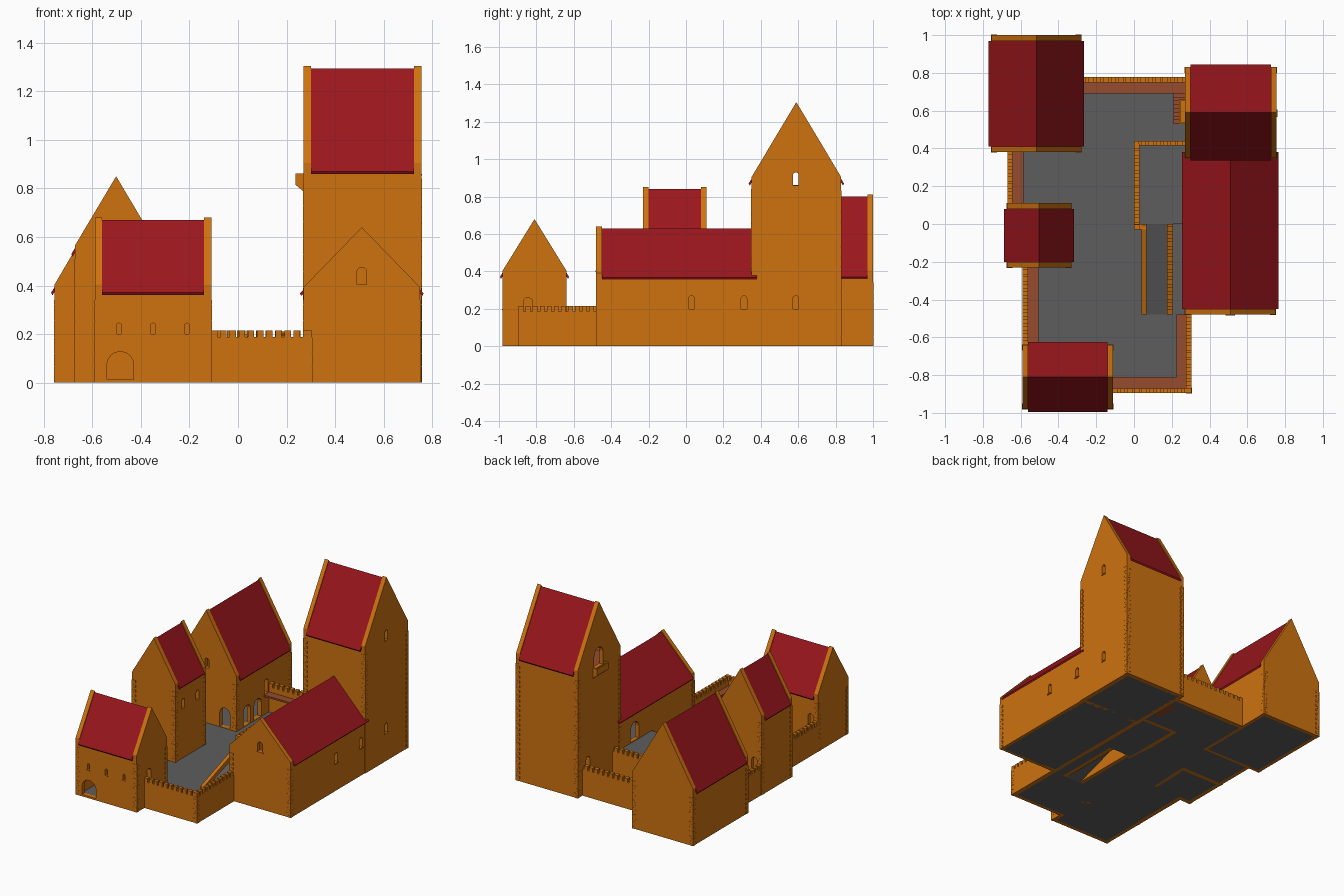
import bpy, bmesh, math
from mathutils import Matrix, Vector

if "Cube" in bpy.data.objects:
    bpy.data.objects.remove(bpy.data.objects["Cube"])

def material(name, r, g, b):
    m = bpy.data.materials.new(name)
    m.diffuse_color = (r, g, b, 1)
    m.use_nodes = True
    m.node_tree.nodes["Principled BSDF"].inputs["Base Color"].default_value = m.diffuse_color
    return m

STONE = material("ochre_stone", 0.62, 0.17, 0.005)
TILE = material("red_tile", 0.32, 0.008, 0.012)
WOOD = material("brown_wood", 0.305, 0.07, 0.026)
GROUND = material("grey_ground", 0.11, 0.11, 0.11)
T = 0.03  # wall thickness

def add(name, mesh, mat):
    mesh.materials.clear()
    mesh.materials.append(mat)
    ob = bpy.data.objects.new(name, mesh)
    bpy.context.collection.objects.link(ob)
    return ob

# Extruded outline with holes, standing across the given axis
def panel(name, axis, a0, a1, outline, holes=(), mat=STONE):
    cu = bpy.data.curves.new(name + "_outline", 'CURVE')
    cu.dimensions, cu.fill_mode = '2D', 'BOTH'
    cu.extrude = (a1 - a0) / 2
    for loop in [outline, *holes]:
        s = cu.splines.new('POLY')
        s.points.add(len(loop) - 1)
        for p, (u, v) in zip(s.points, loop):
            p.co = (u, v, 0, 1)
        s.use_cyclic_u = True
    tmp = bpy.data.objects.new("tmp", cu)
    bpy.context.collection.objects.link(tmp)
    bpy.context.view_layer.update()
    dg = bpy.context.evaluated_depsgraph_get()
    me = bpy.data.meshes.new_from_object(tmp.evaluated_get(dg))
    bpy.data.objects.remove(tmp)
    mid = (a0 + a1) / 2
    if axis == 'x':
        me.transform(Matrix(((0, 0, 1, mid), (1, 0, 0, 0), (0, 1, 0, 0), (0, 0, 0, 1))))
    else:
        me.transform(Matrix(((1, 0, 0, 0), (0, 0, -1, mid), (0, 1, 0, 0), (0, 0, 0, 1))))
    for p in me.polygons:
        p.use_smooth = False
    return add(name, me, mat)

def boxes(name, items, mat):
    bm = bmesh.new()
    for x0, x1, y0, y1, z0, z1 in items:
        mtx = Matrix.Translation(((x0+x1)/2, (y0+y1)/2, (z0+z1)/2)) @ Matrix.Diagonal((x1-x0, y1-y0, z1-z0, 1))
        bmesh.ops.create_cube(bm, size=1, matrix=mtx)
    me = bpy.data.meshes.new(name)
    bm.to_mesh(me)
    bm.free()
    return add(name, me, mat)

# Round-headed opening: centre, sill height, width, total height
def arch(c, z0, w, h, n=8):
    r = w / 2
    top = [(c + r*math.cos(math.pi*i/n), z0 + h - r + r*math.sin(math.pi*i/n)) for i in range(n + 1)]
    return [(c - r, z0), (c + r, z0)] + top

# Gabled house; openings on both gable ends and on the low/high side walls
def house(name, ridge, c, hw, a0, a1, peak, m, end0=(), end1=(), low=(), high=(), back_gable=True):
    side = 'x' if ridge == 'y' else 'y'
    eave = peak - m * hw
    gable = [(c-hw, 0), (c+hw, 0), (c+hw, eave), (c, peak), (c-hw, eave)]
    panel(name + "_gable_a", ridge, a0, a0 + T, gable, end0)
    if back_gable:
        panel(name + "_gable_b", ridge, a1 - T, a1, gable, end1)
    r0, r1 = a0 + T, (a1 - T if back_gable else a1)
    top = eave - 0.015
    wall = [(r0, 0), (r1, 0), (r1, top), (r0, top)]
    panel(name + "_wall_low", side, c - hw, c - hw + T, wall, low)
    panel(name + "_wall_high", side, c + hw - T, c + hw, wall, high)
    zr, rh, t = peak - 0.01, hw + 0.015, 0.022
    ze = zr - m * rh
    panel(name + "_roof", ridge, r0, r1,
          [(c, zr), (c-rh, ze), (c-rh+0.006, ze-0.01), (c, zr-t), (c+rh-0.006, ze-0.01), (c+rh, ze)], (), TILE)

# Buildings
house("gatehouse", 'x', -0.81, 0.17, -0.59, -0.11, 0.68, 1.62,
      end1=[arch(-0.845, 0.155, 0.05, 0.105)],
      low=[arch(-0.485, 0.013, 0.11, 0.115)] + [arch(x, 0.2, 0.018, 0.045) for x in (-0.49, -0.35, -0.21)],
      high=[arch(-0.485, 0.013, 0.11, 0.115), arch(-0.532, 0.155, 0.045, 0.1)])
house("hall", 'y', 0.51, 0.24, -0.48, 0.38, 0.64, 1.03,
      end0=[arch(0.51, 0.405, 0.04, 0.07)],
      low=[arch(0.19, 0.17, 0.09, 0.13)],
      high=[arch(0.03, 0.2, 0.03, 0.07), arch(0.31, 0.2, 0.03, 0.07)], back_gable=False)
house("keep", 'x', 0.59, 0.24, 0.27, 0.755, 1.305, 1.67,
      end0=[arch(0.595, 0.845, 0.1, 0.14), arch(0.715, 0.155, 0.04, 0.1)],
      end1=[arch(0.587, 0.2, 0.03, 0.07), arch(0.587, 0.86, 0.03, 0.07)])
house("side_tower", 'y', -0.502, 0.17, -0.23, 0.11, 0.85, 1.68,
      end0=[arch(-0.535, 0.155, 0.045, 0.1)], end1=[arch(-0.615, 0.155, 0.045, 0.1)],
      high=[arch(y, 0.36, 0.03, 0.07) for y in (-0.14, 0.02)])
house("lodging", 'y', -0.517, 0.238, 0.38, 1.0, 0.81, 1.70,
      end0=[arch(-0.51, 0.4, 0.035, 0.07), arch(-0.37, 0.013, 0.08, 0.14), arch(-0.615, 0.155, 0.045, 0.1)],
      high=[arch(y, 0.013, 0.08, 0.14) for y in (0.5, 0.62)] + [arch(0.718, 0.155, 0.04, 0.1)])

# Battlemented walls, optionally sloping along their length
def battlement(name, axis, p0, p1, a0, a1, z0=0.215, z1=0.215):
    n = max(3, round((a1 - a0) / 0.039))
    step = (a1 - a0) / n
    top = lambda a: z0 + (z1 - z0) * (a - a0) / (a1 - a0)
    pts = [(a0, 0)]
    for i in range(n):
        a, b, e = a0 + i*step, a0 + (i + 0.68)*step, a0 + (i + 1)*step
        pts += [(a, top(a)), (b, top(b)), (b, top(b) - 0.028), (e, top(e) - 0.028)]
    pts.append((a1, 0))
    return panel(name, axis, p0, p1, pts)

battlement("front_wall", 'y', -0.895, -0.87, -0.11, 0.305)
battlement("right_wall", 'x', 0.275, 0.305, -0.895, -0.48)
battlement("left_wall", 'x', -0.59, -0.56, -0.64, -0.23)
battlement("upper_left_wall", 'x', -0.67, -0.643, 0.11, 0.38)
battlement("back_wall", 'y', 0.748, 0.778, -0.28, 0.27)
battlement("ward_wall_side", 'x', 0.0, 0.03, -0.03, 0.44)
battlement("ward_wall_back", 'y', 0.415, 0.44, 0.0, 0.27)
battlement("ramp_wall_right", 'x', 0.175, 0.207, -0.48, 0.0, 0.05, 0.215)
panel("ramp_wall_left", 'x', 0.04, 0.065, [(-0.48, 0), (0.0, 0), (0.0, 0.205), (-0.48, 0.035)])
boxes("ward_front_wall", [(0.0, 0.065, -0.03, 0.0, 0, 0.2)], STONE)

# Wooden wall walks
boxes("wall_walks", [
    (-0.11, 0.275, -0.87, -0.81, 0.14, 0.152), (0.225, 0.275, -0.81, -0.48, 0.14, 0.152),
    (-0.56, -0.505, -0.64, -0.23, 0.14, 0.152), (-0.643, -0.585, 0.11, 0.38, 0.14, 0.152),
    (-0.28, 0.27, 0.69, 0.748, 0.14, 0.152)], WOOD)

# Steps up to the back wall walk
boxes("back_steps", [(0.21, 0.27, 0.53 + i*0.02, 0.55 + i*0.02, 0.0, 0.018*(i + 1)) for i in range(8)], WOOD)

# Courtyard, raised inner ward and ramp
boxes("courtyard", [
    (-0.56, 0.04, -0.87, 0.75, 0, 0.01), (0.04, 0.275, -0.87, -0.48, 0, 0.01),
    (0.207, 0.275, -0.48, 0, 0, 0.01), (0.04, 0.275, 0.43, 0.75, 0, 0.01),
    (-0.643, -0.56, 0.11, 0.38, 0, 0.01), (-0.565, -0.135, -0.955, -0.64, 0, 0.01),
    (-0.645, -0.36, -0.2, 0.085, 0, 0.01), (-0.73, -0.3, 0.4, 0.975, 0, 0.01),
    (0.29, 0.73, -0.46, 0.81, 0, 0.01)], GROUND)
boxes("inner_ward", [(0.03, 0.27, 0.0, 0.416, 0, 0.165)], GROUND)
panel("ramp", 'x', 0.065, 0.175, [(-0.48, 0.0), (0.0, 0.155), (0.0, 0.165), (-0.48, 0.01)], (), GROUND)

# Keep balcony and upper floor
panel("keep_balcony", 'y', 0.53, 0.66, [(0.272, 0.785), (0.255, 0.80), (0.237, 0.815), (0.237, 0.835), (0.272, 0.835)])
boxes("balcony_parapet", [(0.237, 0.245, 0.53, 0.66, 0.835, 0.862),
                          (0.245, 0.272, 0.53, 0.54, 0.835, 0.862),
                          (0.245, 0.272, 0.65, 0.66, 0.835, 0.862)], STONE)
boxes("keep_upper_floor", [(0.295, 0.73, 0.375, 0.805, 0.825, 0.84)], WOOD)

# Window sills
boxes("sills", [(0.75, 0.757, y - 0.02, y + 0.02, 0.193, 0.2) for y in (0.03, 0.31)]
      + [(0.75, 0.759, 0.567, 0.607, z - 0.007, z) for z in (0.2, 0.86)]
      + [(0.485, 0.535, -0.485, -0.475, 0.398, 0.405)]
      + [(x - 0.013, x + 0.013, -0.984, -0.975, 0.193, 0.2) for x in (-0.49, -0.35, -0.21)], STONE)

# Corner stones: alternating long and short blocks
corners = []
def quoins(x0, x1, y0, y1, ztop, zlow=0.0, skip=()):
    for k, (x, y, sx, sy) in enumerate([(x0, y0, 1, 1), (x1, y0, -1, 1), (x0, y1, 1, -1), (x1, y1, -1, -1)]):
        if k in skip:
            continue
        for i in range(int((ztop - zlow) / 0.017)):
            lx, ly = (0.03, 0.02) if i % 2 else (0.02, 0.03)
            xs, ys = sorted((x - sx*0.002, x + sx*lx)), sorted((y - sy*0.002, y + sy*ly))
            z = zlow + i*0.017
            corners.append((*xs, *ys, z, z + 0.0165))
quoins(-0.59, -0.11, -0.98, -0.64, 0.345)
quoins(0.27, 0.75, -0.48, 0.38, 0.345, skip=(2, 3))
quoins(0.27, 0.755, 0.35, 0.83, 0.85, skip=(1,))
quoins(0.27, 0.755, 0.35, 0.83, 0.85, 0.40, skip=(0, 2, 3))
quoins(-0.672, -0.332, -0.23, 0.11, 0.51)
quoins(-0.755, -0.279, 0.38, 1.0, 0.345)
quoins(0.0, 0.305, -0.895, 0.0, 0.19, skip=(0, 2, 3))
boxes("corner_stones", corners, STONE)
